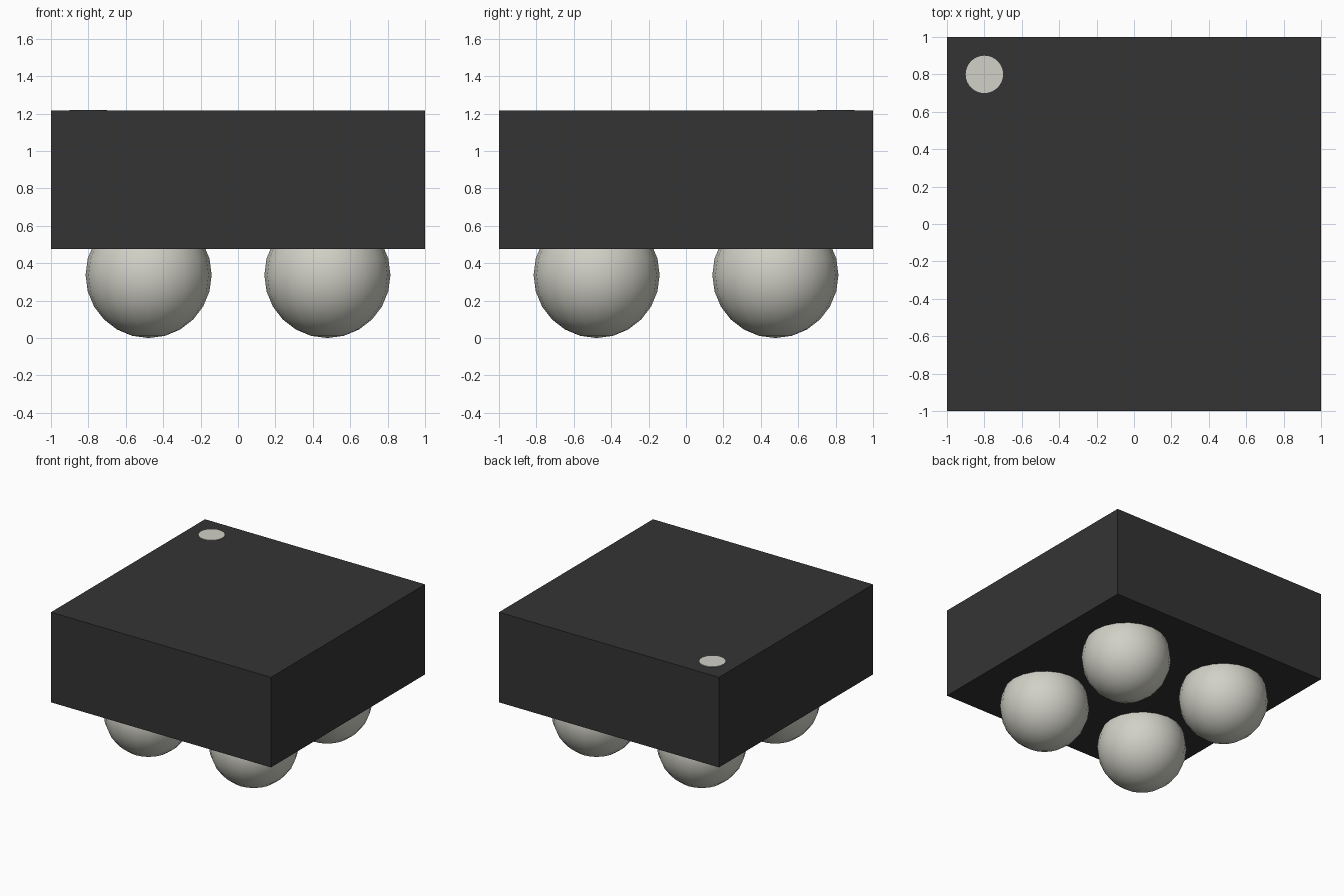
import bpy, bmesh, math
from mathutils import Matrix

if "Cube" in bpy.data.objects:
    bpy.data.objects.remove(bpy.data.objects["Cube"])

BOTTOM, TOP = 0.475, 1.215   # body height range
RADIUS = 0.337               # solder ball radius
PITCH = 0.478                # ball offset from the centre


def material(name, color):
    mat = bpy.data.materials.new(name)
    mat.diffuse_color = (*color, 1)
    mat.use_nodes = True
    mat.node_tree.nodes["Principled BSDF"].inputs["Base Color"].default_value = mat.diffuse_color
    return mat


def add_object(name, bm, mat):
    mesh = bpy.data.meshes.new(name)
    bm.to_mesh(mesh)
    bm.free()
    mesh.materials.append(mat)
    obj = bpy.data.objects.new(name, mesh)
    bpy.context.collection.objects.link(obj)
    return obj


black = material("black epoxy", (0.034, 0.034, 0.034))
metal = material("pale grey metal", (0.64, 0.635, 0.57))

# Package body
bm = bmesh.new()
bmesh.ops.create_cube(bm, size=1, matrix=Matrix.Translation((0, 0, (BOTTOM + TOP) / 2))
                      @ Matrix.Diagonal((2, 2, TOP - BOTTOM, 1)))
add_object("body", bm, black)

# Corner marker: thin disc on the top face
bm = bmesh.new()
bmesh.ops.create_cone(bm, cap_ends=True, segments=32, radius1=0.1, radius2=0.1, depth=0.006,
                      matrix=Matrix.Translation((-0.8, 0.8, TOP + 0.002)))
add_object("corner_marker", bm, metal)

# Four balls, cut flat where they meet the underside of the body
for ix, side in ((-1, "left"), (1, "right")):
    for iy, end in ((-1, "front"), (1, "back")):
        bm = bmesh.new()
        bmesh.ops.create_uvsphere(bm, u_segments=20, v_segments=12, radius=RADIUS,
                                  matrix=Matrix.Translation((ix * PITCH, iy * PITCH, RADIUS)))
        cut = bmesh.ops.bisect_plane(bm, geom=bm.verts[:] + bm.edges[:] + bm.faces[:],
                                     plane_co=(0, 0, BOTTOM), plane_no=(0, 0, 1),
                                     clear_outer=True)
        for f in bm.faces:
            f.smooth = True
        rim = [e for e in cut["geom_cut"] if isinstance(e, bmesh.types.BMEdge)]
        bmesh.ops.contextual_create(bm, geom=rim)
        for e in rim:
            e.smooth = False
        bmesh.ops.recalc_face_normals(bm, faces=bm.faces[:])
        add_object(f"ball_{end}_{side}", bm, metal)
